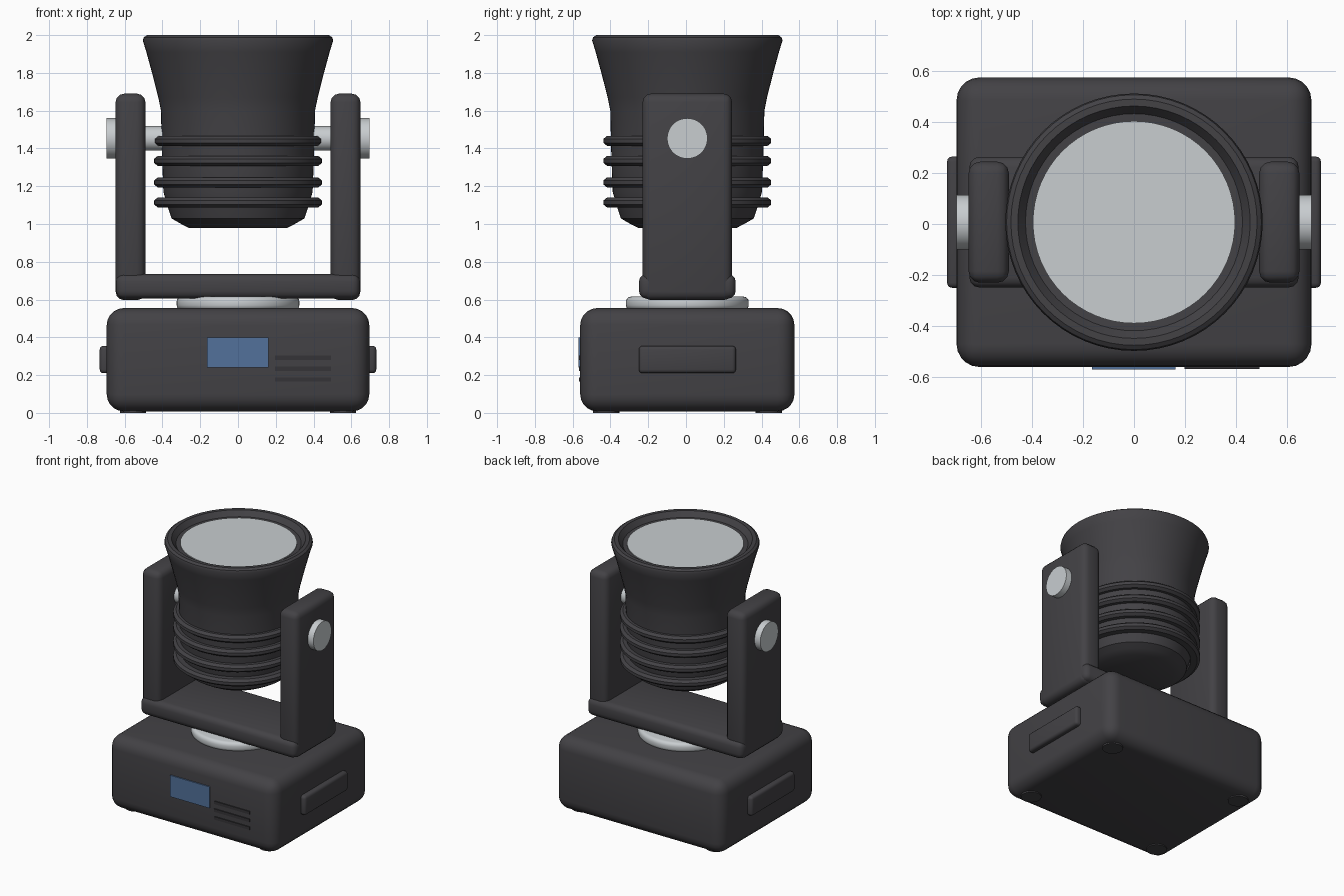
import bpy, bmesh, math
from mathutils import Matrix

if "Cube" in bpy.data.objects:
    bpy.data.objects.remove(bpy.data.objects["Cube"])

YC = 0.007  # depth centre of the fixture


def material(name, rgb):
    m = bpy.data.materials.new(name)
    m.diffuse_color = (*rgb, 1)
    m.use_nodes = True
    m.node_tree.nodes["Principled BSDF"].inputs["Base Color"].default_value = m.diffuse_color
    return m


DARK = material("charcoal plastic", (0.056, 0.054, 0.060))
VENT = material("vent black", (0.035, 0.034, 0.038))
SILVER = material("silver metal", (0.58, 0.61, 0.63))
BLUE = material("screen blue", (0.085, 0.165, 0.325))


def finish(name, bm, mat, bevel=0, segments=4, smooth=True):
    bmesh.ops.recalc_face_normals(bm, faces=bm.faces)
    me = bpy.data.meshes.new(name)
    bm.to_mesh(me)
    bm.free()
    me.materials.append(mat)
    ob = bpy.data.objects.new(name, me)
    bpy.context.collection.objects.link(ob)
    bpy.ops.object.select_all(action='DESELECT')
    ob.select_set(True)
    bpy.context.view_layer.objects.active = ob
    if bevel:
        mod = ob.modifiers.new("bevel", 'BEVEL')
        mod.width = bevel
        mod.segments = segments
        mod.limit_method = 'ANGLE'
        mod.angle_limit = math.radians(40)
        bpy.ops.object.modifier_apply(modifier="bevel")
    if smooth:
        bpy.ops.object.shade_smooth_by_angle(angle=math.radians(35))
    return ob


def box(name, lo, hi, mat, bevel=0, segments=4):
    bm = bmesh.new()
    size = [b - a for a, b in zip(lo, hi)]
    mid = [(a + b) / 2 for a, b in zip(lo, hi)]
    bmesh.ops.create_cube(bm, size=1, matrix=Matrix.Translation(mid) @ Matrix.Diagonal((*size, 1)))
    return finish(name, bm, mat, bevel, segments)


def cylinder(name, centre, radius, length, mat, axis='Z', bevel=0, sides=48):
    bm = bmesh.new()
    rot = Matrix.Rotation(math.pi / 2, 4, 'Y') if axis == 'X' else Matrix()
    bmesh.ops.create_cone(bm, cap_ends=True, segments=sides, radius1=radius, radius2=radius,
                          depth=length, matrix=Matrix.Translation(centre) @ rot)
    return finish(name, bm, mat, bevel, 3)


def lathe(name, profile, mat, closed=False, sides=64):
    """Spin (radius, z) points around the vertical axis."""
    bm = bmesh.new()
    vs = [bm.verts.new((r, YC, z)) for r, z in profile]
    pairs = list(zip(vs, vs[1:])) + ([(vs[-1], vs[0])] if closed else [])
    edges = [bm.edges.new(p) for p in pairs]
    bmesh.ops.spin(bm, geom=vs + edges, cent=(0, YC, 0), axis=(0, 0, 1),
                   angle=math.tau, steps=sides, use_merge=True)
    bmesh.ops.remove_doubles(bm, verts=bm.verts, dist=1e-5)
    return finish(name, bm, mat)


# Base housing and feet
box("base_housing", (-0.695, YC - 0.567, 0.008), (0.695, YC + 0.567, 0.555), DARK, 0.09, 5)
for sx in (-1, 1):
    for sy in (-1, 1):
        cylinder("foot", (sx * 0.556, YC + sy * 0.43, 0.015), 0.07, 0.03, DARK, sides=24)

# Control screen and vent slots on the front
FRONT = YC - 0.567
box("control_screen", (-0.165, FRONT - 0.009, 0.24), (0.162, FRONT + 0.01, 0.40), BLUE)
for z in (0.292, 0.234, 0.176):
    box("vent_slot", (0.197, FRONT - 0.007, z - 0.011), (0.492, FRONT + 0.01, z + 0.011), VENT)

# Turntable between base and yoke
cylinder("turntable", (0, YC, 0.58), 0.325, 0.07, SILVER, bevel=0.025, sides=64)

# Yoke cross bar
box("yoke_bar", (-0.645, YC - 0.256, 0.605), (0.645, YC + 0.256, 0.735), DARK, 0.04, 3)

# Handles, yoke arms and tilt pivots on both sides
for s in (-1, 1):
    def side_box(name, x0, x1, hy, z0, z1, bevel):
        a, b = sorted((s * x0, s * x1))
        box(name, (a, YC - hy, z0), (b, YC + hy, z1), DARK, bevel, 3)
    side_box("side_handle", 0.66, 0.732, 0.257, 0.21, 0.355, 0.02)
    side_box("yoke_arm", 0.49, 0.648, 0.237, 0.597, 1.69, 0.045)
    cylinder("tilt_knob", (s * 0.66, YC, 1.453), 0.107, 0.07, SILVER, 'X')
    cylinder("tilt_axle", (s * 0.445, YC, 1.453), 0.065, 0.13, SILVER, 'X')

# Lamp head shell
lathe("lamp_head", [(0, 0.98), (0.262, 0.98), (0.31, 1.005), (0.352, 1.03), (0.372, 1.09),
                    (0.395, 1.17), (0.402, 1.35), (0.408, 1.60), (0.422, 1.67), (0.455, 1.80),
                    (0.485, 1.91), (0.504, 1.972), (0.499, 1.988), (0.482, 2.0), (0.455, 2.0),
                    (0.425, 1.962), (0, 1.96)], DARK)

# Front lens
cylinder("lens", (0, YC, 1.958), 0.396, 0.02, SILVER, sides=64)

# Cooling ribs around the head
for z in (1.440, 1.334, 1.220, 1.114):
    lathe("cooling_rib", [(0.38, z - 0.027), (0.424, z - 0.027), (0.444, z - 0.011),
                          (0.444, z + 0.011), (0.424, z + 0.027), (0.38, z + 0.027)],
          DARK, closed=True)
